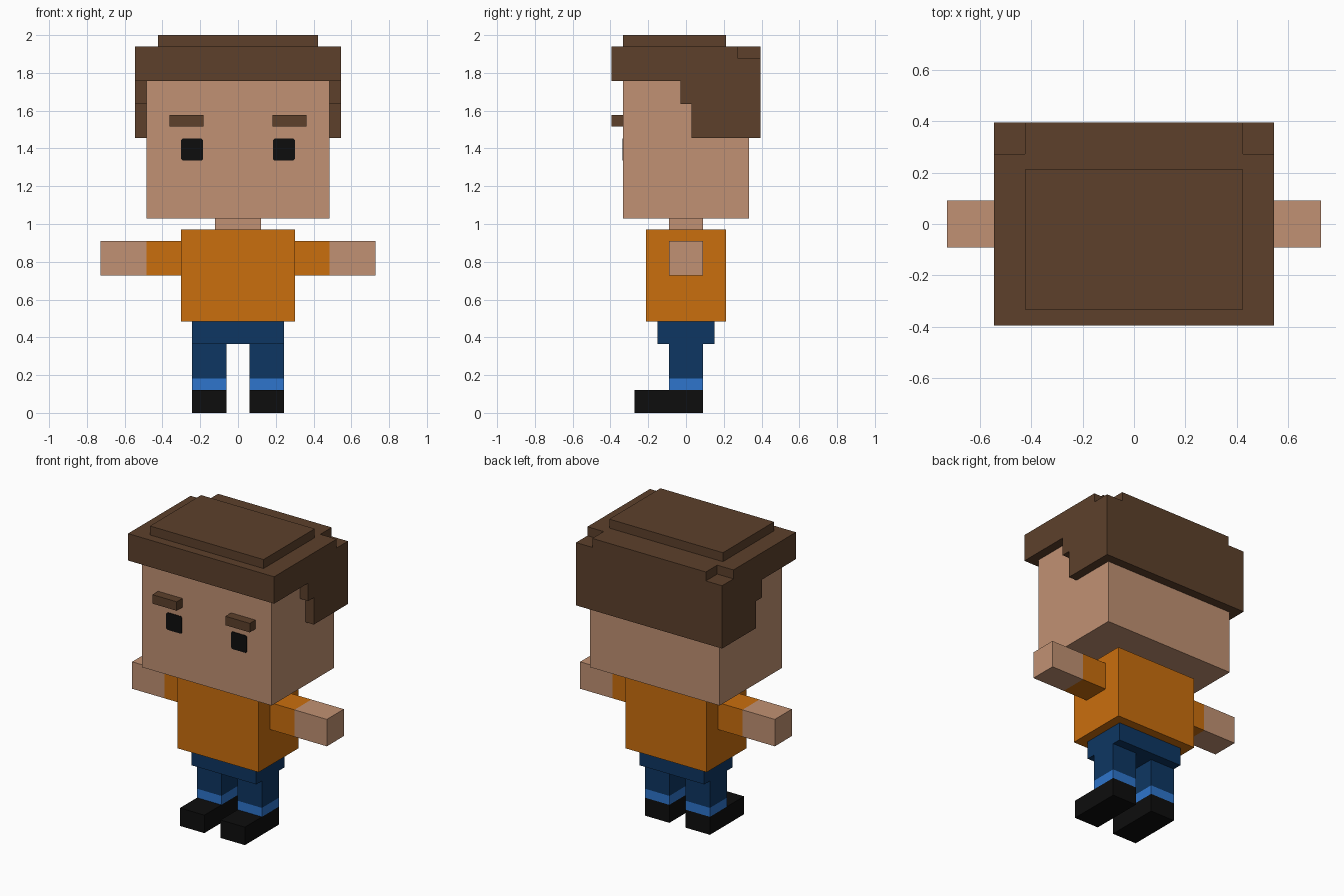
import bpy, bmesh

if "Cube" in bpy.data.objects:
    bpy.data.objects.remove(bpy.data.objects["Cube"])

U = 2 / 33  # one block unit


def material(name, rgb):
    m = bpy.data.materials.new(name)
    lin = [(c / 255 / 12.92) if c < 11 else ((c / 255 + 0.055) / 1.055) ** 2.4 for c in rgb]
    m.diffuse_color = (*lin, 1)
    m.use_nodes = True
    m.node_tree.nodes["Principled BSDF"].inputs["Base Color"].default_value = m.diffuse_color
    return m


SKIN = material("skin", (193, 145, 115))
HAIR = material("brown_hair", (93, 64, 43))
SHIRT = material("orange_shirt", (202, 110, 13))
JEANS = material("dark_blue_jeans", (13, 54, 98))
CUFF = material("light_blue_cuff", (46, 117, 204))
BLACK = material("black", (13, 13, 13))


def prism(name, outline, axis, lo, hi, mat):
    """Extrude a 2D outline along x (outline is y,z) or y (outline is x,z)."""
    bm = bmesh.new()
    pts = [(lo, a, b) if axis == "x" else (a, lo, b) for a, b in outline]
    face = bm.faces.new([bm.verts.new(p) for p in pts])
    ext = bmesh.ops.extrude_face_region(bm, geom=[face])
    moved = [g for g in ext["geom"] if isinstance(g, bmesh.types.BMVert)]
    d = hi - lo
    bmesh.ops.translate(bm, verts=moved, vec=(d, 0, 0) if axis == "x" else (0, d, 0))
    bmesh.ops.recalc_face_normals(bm, faces=bm.faces)
    mesh = bpy.data.meshes.new(name)
    bm.to_mesh(mesh)
    bm.free()
    mesh.materials.append(mat)
    ob = bpy.data.objects.new(name, mesh)
    bpy.context.collection.objects.link(ob)
    return ob


def box(name, x, y, z, mat):
    """Box from block-unit ranges."""
    (x0, x1), (y0, y1), (z0, z1) = [[v * U for v in r] for r in (x, y, z)]
    return prism(name, [(y0, z0), (y1, z0), (y1, z1), (y0, z1)], "x", x0, x1, mat)


def pair(name, x, y, z, mat):
    box("right_" + name, (-x[1], -x[0]), y, z, mat)
    box("left_" + name, x, y, z, mat)


# Legs and feet
pair("shoe", (1, 4), (-4.5, 1.5), (0, 2), BLACK)
pair("cuff", (1, 4), (-1.5, 1.5), (2, 3), CUFF)
pair("leg", (1, 4), (-1.5, 1.5), (3, 6), JEANS)
box("hips", (-4, 4), (-2.5, 2.5), (6, 8), JEANS)

# Torso and arms
box("torso", (-5, 5), (-3.5, 3.5), (8, 16), SHIRT)
pair("sleeve", (5, 8), (-1.5, 1.5), (12, 15), SHIRT)
pair("forearm", (8, 12), (-1.5, 1.5), (12, 15), SKIN)

# Head
box("neck", (-2, 2), (-1.5, 1.5), (16, 17), SKIN)
box("head", (-8, 8), (-5.5, 5.5), (17, 30), SKIN)
pair("eyebrow", (3, 6), (-6.5, -5.5), (25, 26), HAIR)

# Eyes: thin plates with clipped corners
for side, cx in (("right", -4), ("left", 4)):
    r, c = 0.96 * U, 0.82 * U
    outline = [(-r, -c), (-c, -r), (c, -r), (r, -c), (r, c), (c, r), (-c, r), (-r, c)]
    prism(side + "_eye", [(cx * U + a, 23 * U + b) for a, b in outline], "y",
          -5.5 * U - 0.004, -5.5 * U, BLACK)

# Hair: stepped side profile across the full width
profile = [(-6.5, 29), (-0.5, 29), (-0.5, 27), (0.5, 27), (0.5, 24), (6.5, 24), (6.5, 32), (-6.5, 32)]
hair = prism("hair", [(a * U, b * U) for a, b in profile], "x", -9 * U, 9 * U, HAIR)
box("hair_top", (-7, 7), (-5.5, 3.5), (32, 33), HAIR)

# Notches in the back top corners of the hair
for side, x in (("right", (-10, -7)), ("left", (7, 10))):
    cutter = box(side + "_notch_cutter", x, (4.5, 8), (31, 34), HAIR)
    cutter.hide_render = True
    cutter.hide_viewport = True
    cut = hair.modifiers.new(side + "_notch", "BOOLEAN")
    cut.operation = "DIFFERENCE"
    cut.solver = "EXACT"
    cut.object = cutter
